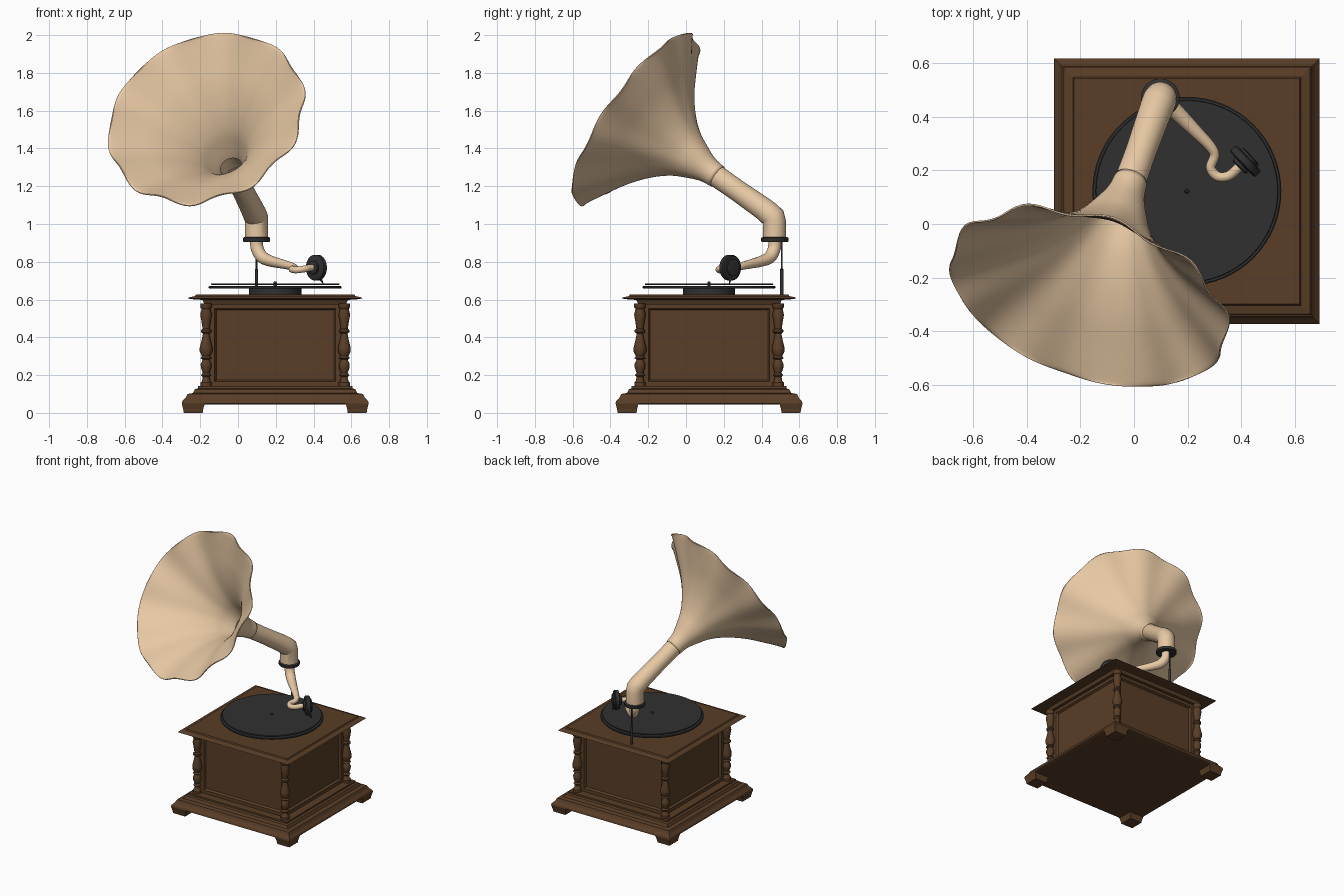
import bpy, bmesh, math
from mathutils import Vector

if "Cube" in bpy.data.objects:
    bpy.data.objects.remove(bpy.data.objects["Cube"])

CX, CY = 0.197, 0.122          # cabinet centre


def material(name, rgb):
    m = bpy.data.materials.new(name)
    m.diffuse_color = (*rgb, 1)
    m.use_nodes = True
    m.node_tree.nodes["Principled BSDF"].inputs["Base Color"].default_value = m.diffuse_color
    return m


WOOD = material("dark_wood", (0.10, 0.048, 0.02))
CREAM = material("cream_enamel", (0.80, 0.58, 0.37))
BLACK = material("black_metal", (0.03, 0.03, 0.03))


def finish(bm, name, mat, smooth=True):
    bmesh.ops.recalc_face_normals(bm, faces=bm.faces)
    me = bpy.data.meshes.new(name)
    bm.to_mesh(me)
    bm.free()
    ob = bpy.data.objects.new(name, me)
    bpy.context.collection.objects.link(ob)
    me.materials.append(mat)
    if smooth:
        bpy.ops.object.select_all(action='DESELECT')
        ob.select_set(True)
        bpy.context.view_layer.objects.active = ob
        bpy.ops.object.shade_smooth_by_angle(angle=math.radians(35))
    return ob


def skin(bm, rings, caps=True):
    """Join successive vertex rings with quads."""
    rings = [[bm.verts.new(p) for p in r] for r in rings]
    n = len(rings[0])
    for a, b in zip(rings, rings[1:]):
        for i in range(n):
            bm.faces.new((a[i], a[(i + 1) % n], b[(i + 1) % n], b[i]))
    if caps:
        bm.faces.new(rings[0][::-1])
        bm.faces.new(rings[-1])


def square_stack(name, profile, x=CX, y=CY):
    """Square moulding from (half width, z) pairs."""
    bm = bmesh.new()
    skin(bm, [[(x + h * sx, y + h * sy, z) for sx, sy in ((-1, -1), (1, -1), (1, 1), (-1, 1))]
              for h, z in profile])
    return finish(bm, name, WOOD, False)


def sweep(name, path, radii, mat, n=32, caps=True, wave=None):
    """Round tube along a path, optionally with a wavy ring function."""
    pts = [Vector(p) for p in path]
    rings, u = [], None
    for i, p in enumerate(pts):
        d = (pts[min(i + 1, len(pts) - 1)] - pts[max(i - 1, 0)]).normalized()
        if u is None:
            u = d.orthogonal()
        u = (u - d * u.dot(d)).normalized()
        v = d.cross(u)
        ring = []
        for k in range(n):
            a = math.tau * k / n
            w, ax = wave(i, a) if wave else (1, 0)
            ring.append(p + d * ax + (u * math.cos(a) + v * math.sin(a)) * radii[i] * w)
        rings.append(ring)
    bm = bmesh.new()
    skin(bm, rings, caps)
    return finish(bm, name, mat)


def lathe(name, base, axis, profile, mat, n=32):
    """Turned part from (radius, distance) pairs along an axis."""
    axis = Vector(axis).normalized()
    u = axis.orthogonal().normalized()
    v = axis.cross(u)
    bm = bmesh.new()
    skin(bm, [[Vector(base) + axis * t + (u * math.cos(math.tau * k / n) + v * math.sin(math.tau * k / n)) * r
               for k in range(n)] for r, t in profile])
    return finish(bm, name, mat)


def smooth_path(keys, steps=8):
    """Catmull-Rom through (x, y, z, radius) keys."""
    k = [Vector(q) for q in keys]
    k = [2 * k[0] - k[1]] + k + [2 * k[-1] - k[-2]]
    out = []
    for a, b, c, d in zip(k, k[1:], k[2:], k[3:]):
        for s in range(steps):
            t = s / steps
            out.append(0.5 * (2 * b + (c - a) * t + (2 * a - 5 * b + 4 * c - d) * t * t
                              + (3 * b - a - 3 * c + d) * t ** 3))
    out.append(k[-2])
    return [q[:3] for q in out], [q[3] for q in out]


# Cabinet: base moulding, panelled body, lid
square_stack("cabinet_base", [(0.48, 0.045), (0.495, 0.05), (0.492, 0.062), (0.475, 0.08), (0.465, 0.10),
                              (0.435, 0.105), (0.425, 0.125), (0.41, 0.13), (0.41, 0.142)])
body = square_stack("cabinet_body", [(0.352, 0.135), (0.352, 0.585)])
bm = bmesh.new()
bm.from_mesh(body.data)
bm.normal_update()
sides = [f for f in bm.faces if abs(f.normal.z) < 0.5]
bmesh.ops.inset_individual(bm, faces=sides, thickness=0.045)
bmesh.ops.inset_individual(bm, faces=sides, thickness=0.012, depth=-0.016)
bm.to_mesh(body.data)
bm.free()
square_stack("cabinet_lid", [(0.375, 0.575), (0.385, 0.598), (0.44, 0.602), (0.462, 0.606), (0.455, 0.612),
                             (0.425, 0.618), (0.42, 0.626)])

# Corner feet and turned corner posts
POST = [(0.03, 0.14), (0.03, 0.16), (0.022, 0.168), (0.018, 0.19), (0.027, 0.2), (0.018, 0.212), (0.028, 0.24),
        (0.029, 0.258), (0.018, 0.282), (0.03, 0.29), (0.022, 0.3), (0.034, 0.325), (0.034, 0.345), (0.024, 0.385),
        (0.017, 0.42), (0.028, 0.428), (0.028, 0.438), (0.019, 0.446), (0.024, 0.48), (0.031, 0.52), (0.024, 0.55),
        (0.031, 0.56), (0.031, 0.58)]
for sx, side in ((-1, "left"), (1, "right")):
    for sy, end in ((-1, "front"), (1, "back")):
        square_stack(f"foot_{end}_{side}", [(0.05, 0), (0.053, 0.02), (0.061, 0.05)],
                     CX + sx * 0.434, CY + sy * 0.434)
        lathe(f"corner_post_{end}_{side}", (CX + sx * 0.366, CY + sy * 0.366, 0), (0, 0, 1), POST, WOOD, 20)

# Turntable
UP = (0, 0, 1)
lathe("turntable_hub", (CX, CY, 0), UP, [(0.138, 0.62), (0.138, 0.66)], BLACK, 48)
lathe("turntable_plate", (CX, CY, 0), UP, [(0.348, 0.658), (0.352, 0.662), (0.352, 0.668), (0.348, 0.671)], BLACK, 64)
lathe("record", (CX, CY, 0), UP, [(0.338, 0.678), (0.34, 0.68), (0.34, 0.683), (0.338, 0.685)], BLACK, 64)
lathe("spindle", (CX, CY, 0), UP, [(0.009, 0.66), (0.009, 0.69), (0.005, 0.696)], BLACK, 16)

# Horn support rod and collar
lathe("support_rod", (0.098, 0.507, 0), UP, [(0.009, 0.62), (0.009, 0.76), (0.005, 0.765), (0.005, 0.91)], BLACK, 12)
lathe("horn_collar", (0.098, 0.47, 0), UP, [(0.07, 0.906), (0.072, 0.91), (0.072, 0.926), (0.066, 0.93)], BLACK, 40)

# Horn elbow
D = Vector((-0.28, -0.785, 0.55)).normalized()
E = Vector((0.095, 0.465, 1.042))


def along(s):
    return E + D * s


elbow = [(0.098, 0.468, 0.925), (0.098, 0.468, 1.015), (0.096, 0.463, 1.035), (0.088, 0.443, 1.053),
         along(0.07), along(0.25), along(0.47)]
sweep("horn_elbow", elbow, [0.061, 0.061, 0.063, 0.063, 0.061, 0.057, 0.06], CREAM, 40, caps=False)

# Flared bell with a scalloped rim
keys = [(*along(s), r) for s, r in ((0.38, 0.059), (0.45, 0.069), (0.53, 0.101), (0.61, 0.142), (0.70, 0.215),
                                    (0.79, 0.315), (0.87, 0.43), (0.93, 0.52), (0.94, 0.537))]
path, radii = smooth_path(keys, 4)
last = len(path) - 1


def scallop(i, a):
    f = (i / last) ** 3
    c = math.cos(10 * a)
    return 1 + 0.022 * f * c, -0.012 * f * c


bell = sweep("horn_bell", path, radii, CREAM, 120, caps=False, wave=scallop)
wall = bell.modifiers.new("wall", 'SOLIDIFY')
wall.thickness = 0.006
wall.offset = 0

# Tone arm
path, radii = smooth_path([(0.098, 0.47, 0.915, 0.034), (0.102, 0.467, 0.87, 0.034), (0.128, 0.445, 0.825, 0.033),
                           (0.175, 0.4, 0.803, 0.029), (0.235, 0.34, 0.788, 0.024), (0.285, 0.288, 0.776, 0.02),
                           (0.3, 0.255, 0.768, 0.018), (0.286, 0.21, 0.76, 0.018), (0.31, 0.178, 0.757, 0.018),
                           (0.35, 0.178, 0.762, 0.018), (0.382, 0.203, 0.768, 0.018), (0.408, 0.228, 0.77, 0.018)])
sweep("tone_arm", path, radii, CREAM, 24)

# Sound box and needle
lathe("sound_box", (0.415, 0.234, 0.769), (0.72, 0.69, 0),
      [(0.03, -0.034), (0.036, -0.03), (0.036, -0.018), (0.062, -0.016), (0.068, -0.012), (0.068, 0.012),
       (0.062, 0.017), (0.045, 0.018), (0.045, 0.027), (0.03, 0.03)], BLACK, 40)
lathe("needle", (0.43, 0.235, 0.72), (0.45, -0.1, -0.75), [(0.007, 0), (0.007, 0.02), (0.002, 0.04)], BLACK, 10)
